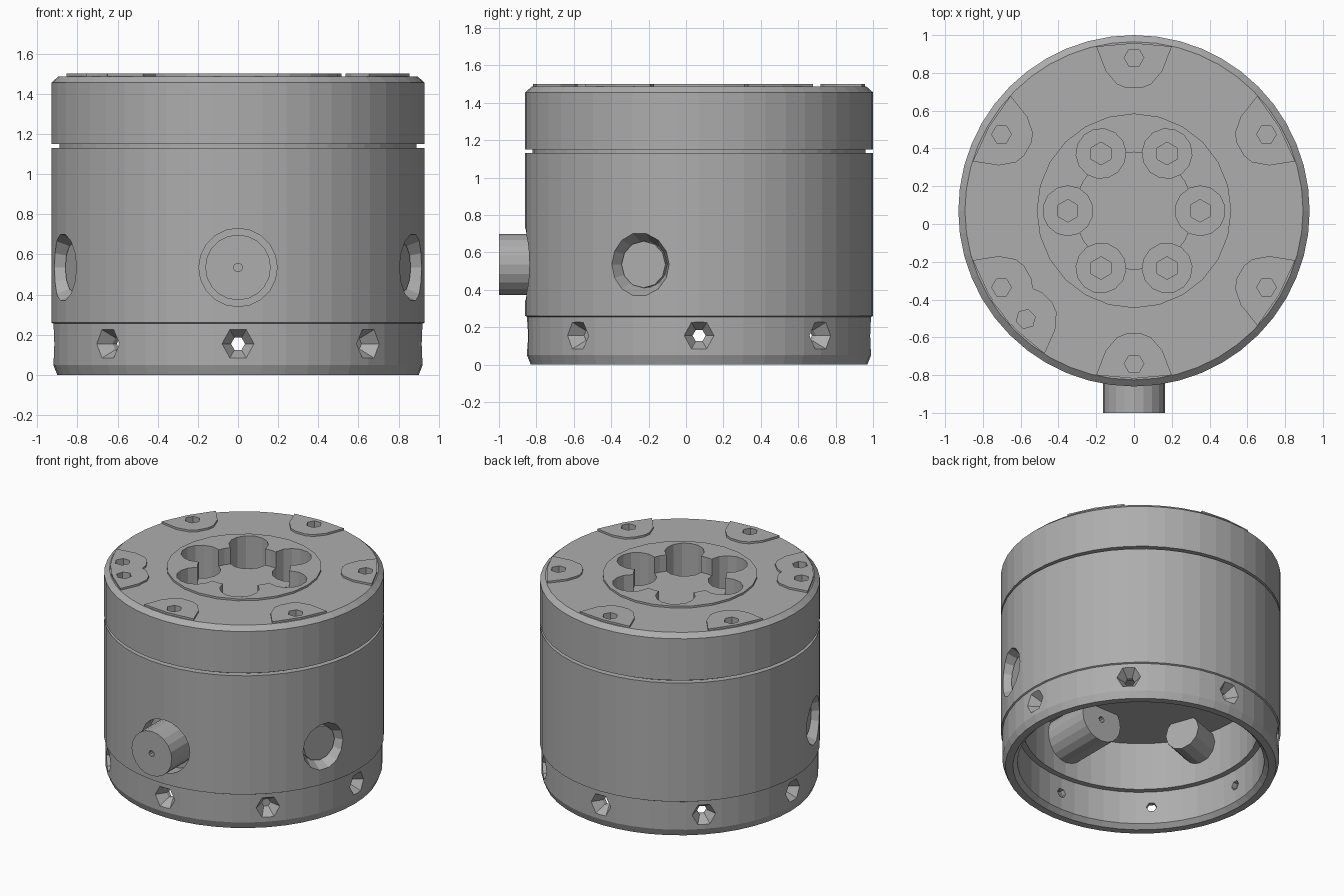
import bpy, bmesh
from math import radians, pi
from mathutils import Matrix, Vector

old = bpy.data.objects.get("Cube")
if old:
    bpy.data.objects.remove(old, do_unlink=True)

CENTRE = Matrix.Translation((0, 0.07, 0))
metal = bpy.data.materials.new("machined_grey")
metal.use_nodes = True
GREY = (0.42, 0.42, 0.42, 1)
metal.diffuse_color = GREY
metal.node_tree.nodes["Principled BSDF"].inputs["Base Color"].default_value = GREY


def finish(name, bm):
    bmesh.ops.recalc_face_normals(bm, faces=bm.faces)
    mesh = bpy.data.meshes.new(name)
    bm.to_mesh(mesh)
    bm.free()
    mesh.materials.append(metal)
    ob = bpy.data.objects.new(name, mesh)
    bpy.context.collection.objects.link(ob)
    return ob


def revolve(name, profile, sides):
    bm = bmesh.new()
    verts = [bm.verts.new((r, 0, z)) for r, z in profile]
    edges = [bm.edges.new(pair) for pair in zip(verts, verts[1:])]
    bmesh.ops.spin(bm, geom=verts + edges, axis=(0, 0, 1), cent=(0, 0, 0),
                   angle=2 * pi, steps=sides)
    bmesh.ops.remove_doubles(bm, verts=bm.verts, dist=0.0005)
    bmesh.ops.transform(bm, matrix=CENTRE, verts=bm.verts)
    return finish(name, bm)


def rod(name, start, end, r1, r2, sides, frame):
    """Cylinder or cone along the local z of a frame."""
    bm = bmesh.new()
    place = CENTRE @ frame @ Matrix.Translation((0, 0, (start + end) / 2))
    bmesh.ops.create_cone(bm, cap_ends=True, segments=sides, radius1=r1,
                          radius2=r2, depth=end - start, matrix=place)
    return finish(name, bm)


def upright(angle, radius):
    return Matrix.Rotation(radians(angle), 4, "Z") @ Matrix.Translation((radius, 0, 0))


def outward(angle, z):
    return (Matrix.Translation((0, 0, z)) @ Matrix.Rotation(radians(angle), 4, "Z")
            @ Matrix.Rotation(pi / 2, 4, "Y"))


def boolean(target, tool, operation="DIFFERENCE"):
    tool.hide_render = True
    mod = target.modifiers.new("cut", "BOOLEAN")
    mod.operation, mod.solver, mod.object = operation, "EXACT", tool
    bpy.context.view_layer.objects.active = target
    bpy.ops.object.modifier_apply(modifier=mod.name)
    bpy.data.objects.remove(tool, do_unlink=True)


def pad(angle):
    """Raised land around a screw, widening towards the rim."""
    half = [(0.65, 0.04), (0.67, 0.09), (0.74, 0.15), (0.87, 0.20)]
    outline = half + [(0.888, 0)] + [(x, -y) for x, y in reversed(half)]
    bm = bmesh.new()
    face = bm.faces.new([bm.verts.new((x, y, 1.46)) for x, y in outline])
    top = bmesh.ops.extrude_face_region(bm, geom=[face])["geom"]
    bmesh.ops.translate(bm, vec=Vector((0, 0, 0.04)),
                        verts=[v for v in top if isinstance(v, bmesh.types.BMVert)])
    bmesh.ops.transform(bm, matrix=CENTRE @ upright(angle, 0), verts=bm.verts)
    return finish("screw_pad", bm)


# Hollow housing with a groove below the cover and an open underside
housing = revolve("housing", [
    (0, 1.486), (0.895, 1.486), (0.93, 1.455), (0.93, 1.15), (0.89, 1.15),
    (0.89, 1.13), (0.93, 1.13), (0.93, 0.26), (0.92, 0.255), (0.92, 0.05),
    (0.90, 0.0), (0.85, 0.0), (0.82, 0.03), (0.82, 0.27), (0.78, 0.27),
    (0.78, 0.62), (0, 0.62)], 48)

# Raised centre boss and screw pads on the cover
boolean(housing, rod("boss", 1.45, 1.5, 0.515, 0.515, 24, Matrix()), "UNION")
screws = [30 + 60 * i for i in range(6)] + [225]
for a in screws:
    boolean(housing, pad(a), "UNION")
for a in screws:
    boolean(housing, rod("screw_hole", 1.40, 1.55, 0.052, 0.052, 6, upright(a, 0.81)))

# Flower-shaped pocket with deeper lobes and screw sockets
boolean(housing, rod("pocket", 1.38, 1.55, 0.31, 0.31, 30, Matrix()))
for i in range(6):
    place = upright(60 * i, 0.35)
    boolean(housing, rod("lobe", 1.26, 1.6, 0.132, 0.132, 14, place))
    boolean(housing, rod("socket", 1.18, 1.5, 0.06, 0.06, 6, place))

# Countersunk side holes around the lower ring
for i in range(8):
    frame = outward(45 * i, 0.155)
    boolean(housing, rod("through_hole", 0.7, 1.0, 0.035, 0.035, 6, frame))
    boolean(housing, rod("countersink", 0.84, 0.96, 0.03, 0.11, 6, frame))

# Side ports: tapered openings with flush connectors reaching inside
for side, a in (("left", -20), ("right", 200)):
    frame = outward(a, 0.535)
    boolean(housing, rod("port_taper", 0.84, 0.96, 0.125, 0.185, 14, frame))
    rod(side + "_connector", 0.55, 0.87, 0.125, 0.125, 12, frame)

# Front port with a protruding cable plug, centre-drilled at both ends
front = outward(-90, 0.535)
boolean(housing, rod("front_port", 0.82, 1.0, 0.195, 0.195, 20, front))
plug = rod("front_plug", 0.405, 1.07, 0.163, 0.163, 20, front)
for start, end in ((0.35, 0.44), (1.03, 1.1)):
    boolean(plug, rod("drill", start, end, 0.022, 0.022, 10, front))
